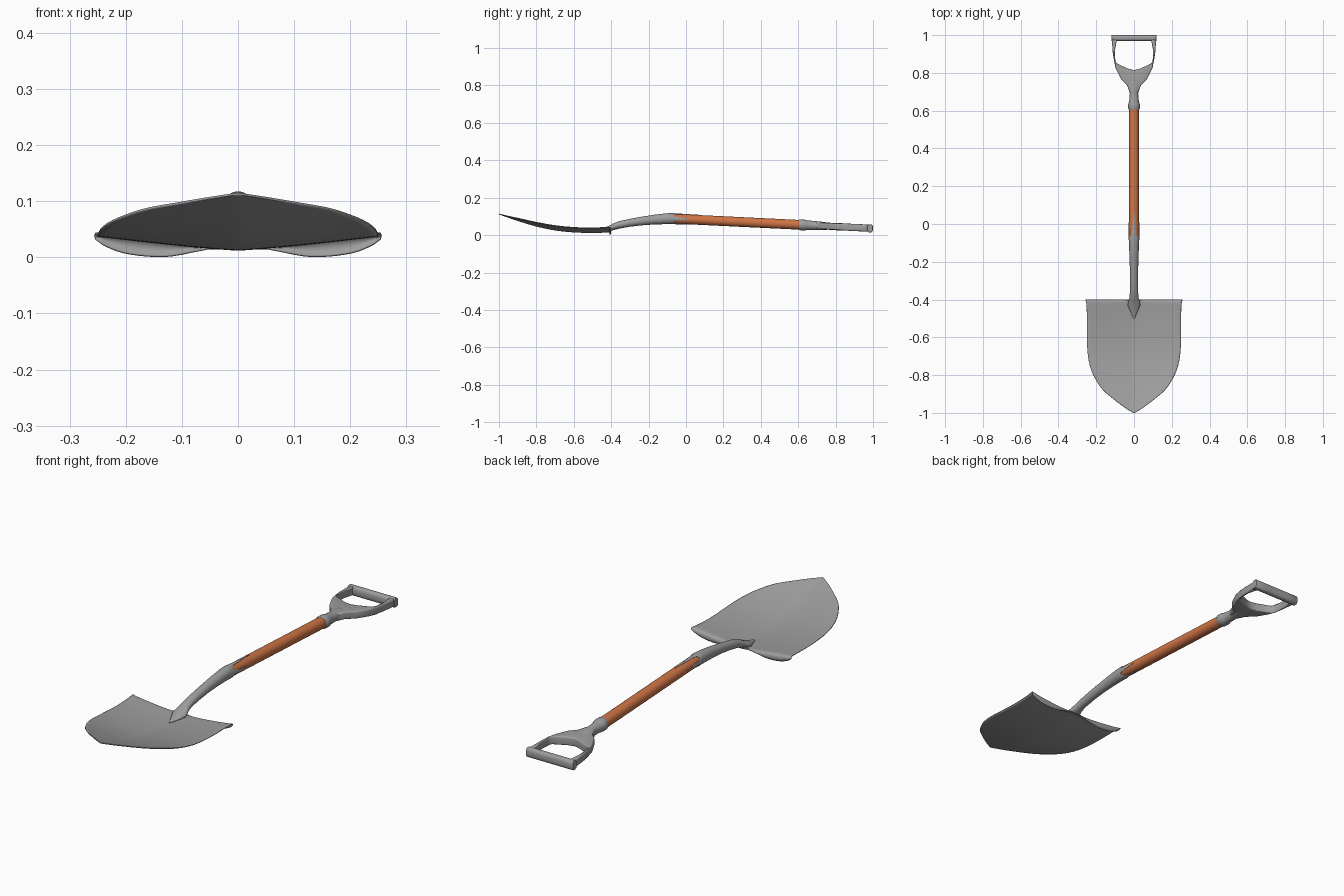
import bpy, bmesh, math

if "Cube" in bpy.data.objects:
    bpy.data.objects.remove(bpy.data.objects["Cube"])

def material(name, rgb):
    m = bpy.data.materials.new(name)
    m.diffuse_color = (*rgb, 1)
    m.use_nodes = True
    m.node_tree.nodes["Principled BSDF"].inputs["Base Color"].default_value = m.diffuse_color
    return m

STEEL = material("grey steel", (0.34, 0.34, 0.34))
WOOD = material("orange wood", (0.62, 0.175, 0.06))

def interp(table, t):
    """Smooth curve through (t, value) points."""
    n = len(table)
    t = min(max(t, table[0][0]), table[-1][0])
    i = next(k for k in range(n - 1) if t <= table[k + 1][0])
    def slope(k):
        a, b = table[max(k - 1, 0)], table[min(k + 1, n - 1)]
        return (b[1] - a[1]) / (b[0] - a[0])
    (t0, v0), (t1, v1) = table[i], table[i + 1]
    h = t1 - t0
    s = (t - t0) / h
    return ((2*s**3 - 3*s**2 + 1) * v0 + (s**3 - 2*s**2 + s) * h * slope(i)
            + (3*s**2 - 2*s**3) * v1 + (s**3 - s**2) * h * slope(i + 1))

def axis_z(y):
    """Height of the sloping handle axis."""
    return 0.088 - 0.0485 * (y + 0.07)

def finish(bm, name, mat, angle=35, recalc=True):
    if recalc:
        bmesh.ops.recalc_face_normals(bm, faces=bm.faces)
    me = bpy.data.meshes.new(name)
    bm.to_mesh(me)
    bm.free()
    me.materials.append(mat)
    ob = bpy.data.objects.new(name, me)
    bpy.context.collection.objects.link(ob)
    bpy.ops.object.select_all(action='DESELECT')
    ob.select_set(True)
    bpy.context.view_layer.objects.active = ob
    bpy.ops.object.shade_smooth_by_angle(angle=math.radians(angle))
    return ob

def grid_faces(bm, rows, closed):
    n = len(rows[0])
    for a, b in zip(rows, rows[1:]):
        for i in range(n if closed else n - 1):
            j = (i + 1) % n
            bm.faces.new((a[i], a[j], b[j], b[i]))

def loft(name, mat, rings):
    """Skin a list of closed rings of points and cap the ends."""
    bm = bmesh.new()
    rows = [[bm.verts.new(p) for p in r] for r in rings]
    grid_faces(bm, rows, True)
    bm.faces.new(rows[0])
    bm.faces.new(rows[-1])
    return finish(bm, name, mat)

SEG = 32
ANGLES = [2 * math.pi * i / SEG for i in range(SEG)]

def ring(y, z, rx, rz):
    return [(rx * math.cos(a), y, z + rz * math.sin(a)) for a in ANGLES]

# Blade: dished pointed sheet with turned-down foot treads
WIDTH = [(-1, .003), (-.97, .05), (-.925, .11), (-.88, .162), (-.82, .204), (-.76, .23),
         (-.7, .243), (-.63, .248), (-.5, .249), (-.43, .251), (-.4, .255)]
CENTRE = [(-1, .115), (-.9, .08), (-.8, .05), (-.7, .029), (-.6, .0185), (-.5, .016), (-.4, .02)]
TREAD = [(0, 0), (.03, .003), (.07, .014), (.13, .03), (.2, .032), (.24, .022), (.256, .012)]
BACK = -0.415

def blade_z(x, y):
    return interp(CENTRE, y) + 0.025 * (abs(x) / 0.25) ** 1.2

bm = bmesh.new()
us = [i / 20 - 1 for i in range(41)]
rows = []
for k in range(41):
    y = -1 + (BACK + 1) * (k / 40) ** 1.2
    w = interp(WIDTH, y)
    rows.append([bm.verts.new((u * w, y, blade_z(u * w, y))) for u in us])
for k in range(1, 11):
    a = math.radians(15 * k)
    drop = (1 - math.cos(a)) / (1 - math.cos(math.radians(150)))
    w = interp(WIDTH, BACK) + 0.003 * math.sin(a)
    rows.append([bm.verts.new((u * w, BACK + 0.015 * math.sin(a),
                 blade_z(u * w, BACK) - drop * interp(TREAD, abs(u * w)))) for u in us])
grid_faces(bm, rows, False)
blade = finish(bm, "blade", STEEL, 50, recalc=False)
thick = blade.modifiers.new("thickness", 'SOLIDIFY')
thick.thickness = 0.004
thick.offset = -1

# Socket: curved neck ending in pointed tongues over the shaft
NECK = [(-.50, .016, .004, .003), (-.46, .021, .020, .009), (-.43, .028, .034, .014),
        (-.41, .035, .030, .016), (-.39, .044, .024, .018), (-.36, .054, .022, .020),
        (-.3, .066, .022, .021), (-.24, .075, .022, .023), (-.17, .083, .024, .026),
        (-.1, .088, .027, .029), (-.07, .088, .0285, .0295)]
rings = [ring(*s) for s in NECK]

def tongue(a):
    best = 0.004
    for peak, length in ((0, .1), (.5, .15), (1, .1), (1.5, .1)):
        d = abs(math.remainder(a - peak * math.pi, 2 * math.pi))
        best = max(best, length * (1 - d / 0.45))
    return best

for t, r in ((.5, .0282), (1, .0275), (1, .0255)):
    pts = []
    for a in ANGLES:
        y = -.07 + t * tongue(a)
        pts.append((r * math.cos(a), y, axis_z(y) + r * math.sin(a)))
    rings.append(pts)
loft("socket", STEEL, rings)

# Shaft
loft("shaft", WOOD, [ring(y, axis_z(y), .026, .026) for y in (-.085, .62)])

# Handle stem with collar
STEM = [(.605, .027, .027), (.612, .031, .029), (.635, .031, .029), (.647, .026, .026),
        (.69, .022, .024), (.72, .03, .023), (.75, .045, .020), (.80, .045, .012)]
loft("handle_stem", STEEL, [ring(y, axis_z(y), rx, rz) for y, rx, rz in STEM])

# Handle yoke: two arms around the hand opening
OUTER = [(0, .69), (.024, .70), (.037, .735), (.068, .765), (.098, .825), (.112, .9), (.118, .985)]
INNER = [(0, .815), (.03, .822), (.06, .835), (.09, .849), (.1, .867), (.1, .925), (.09, .98)]

def both_sides(half):
    return [(-x, y) for x, y in half[:0:-1]] + half

bm = bmesh.new()
sections = []
for (ox, oy), (ix, iy) in zip(both_sides(OUTER), both_sides(INNER)):
    sections.append([bm.verts.new((x, y, axis_z(y) + h))
                     for x, y, h in ((ox, oy, .017), (ix, iy, .02), (ix, iy, -.02), (ox, oy, -.017))])
grid_faces(bm, sections, True)
bm.faces.new(sections[0])
bm.faces.new(sections[-1])
bmesh.ops.recalc_face_normals(bm, faces=bm.faces)
sharp = [e for e in bm.edges if e.calc_face_angle(0) > math.radians(55)]
bmesh.ops.bevel(bm, geom=sharp, offset=.006, segments=3, profile=.5, affect='EDGES')
finish(bm, "handle_yoke", STEEL, 45)

# Grip: rounded bar across the end
def grip_ring(x, s):
    pts = []
    for a in ANGLES:
        c, n = math.cos(a), math.sin(a)
        pts.append((x, .984 + s * .016 * math.copysign(abs(c) ** .75, c),
                    .036 + s * .022 * math.copysign(abs(n) ** .75, n)))
    return pts

loft("grip", STEEL, [grip_ring(x, s) for x, s in
     ((-.12, .9), (-.117, 1), (-.06, 1), (.06, 1), (.117, 1), (.12, .9))])
